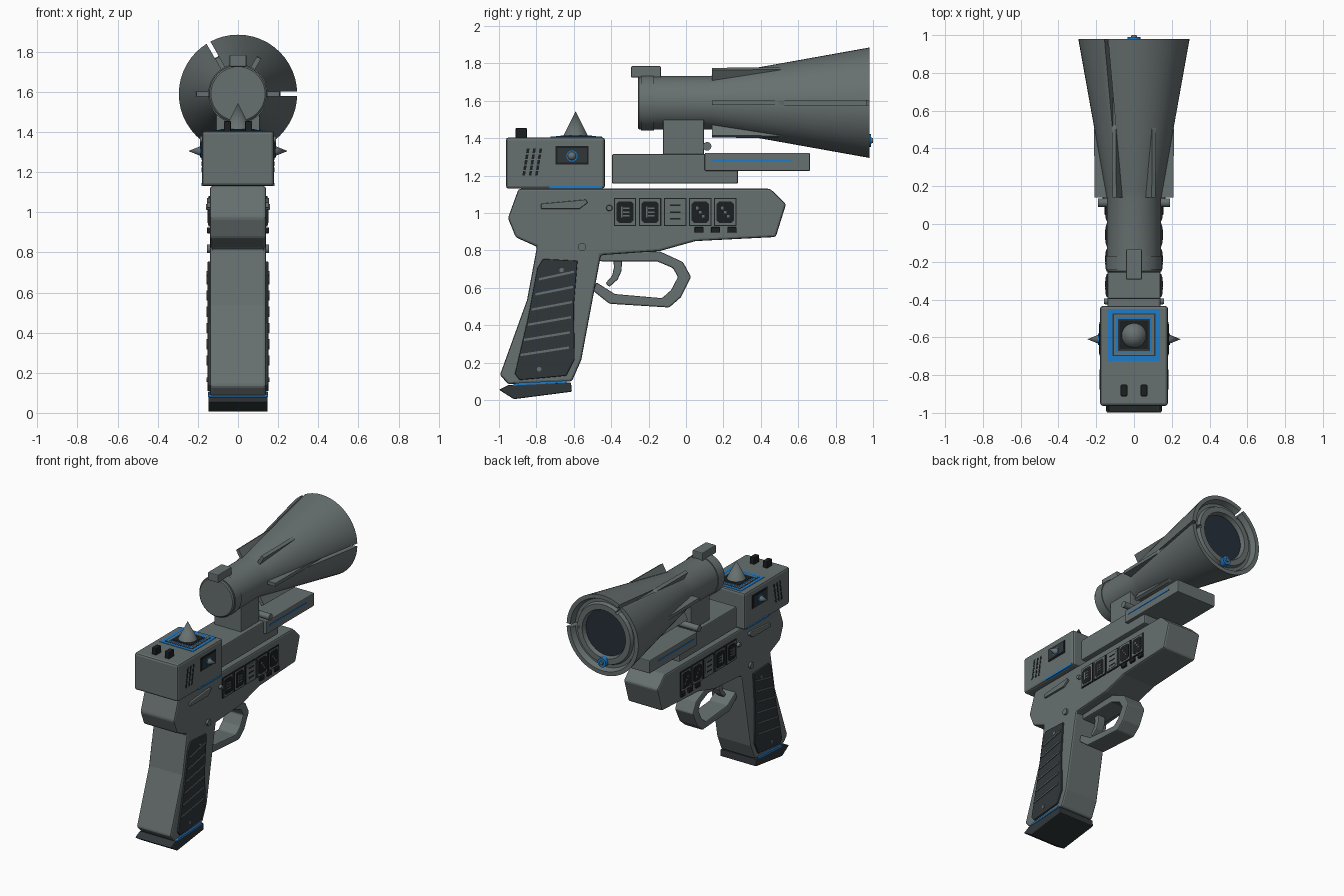
import bpy, bmesh
from math import radians, pi
from mathutils import Matrix, Vector

if "Cube" in bpy.data.objects:
    bpy.data.objects.remove(bpy.data.objects["Cube"], do_unlink=True)


def material(name, rgb):
    m = bpy.data.materials.new(name)
    m.use_nodes = True
    m.diffuse_color = (*rgb, 1)
    m.node_tree.nodes["Principled BSDF"].inputs["Base Color"].default_value = (*rgb, 1)
    return m


GREY = material("gunmetal grey", (0.135, 0.16, 0.16))
DARK = material("dark slate", (0.03, 0.037, 0.042))
BLACK = material("near black", (0.012, 0.014, 0.016))
BLUE = material("bright blue", (0.012, 0.2, 0.6))
LENS = material("lens navy", (0.02, 0.028, 0.042))


def finish(name, bm, mat, bevel=0.0):
    bmesh.ops.recalc_face_normals(bm, faces=bm.faces)
    mesh = bpy.data.meshes.new(name)
    bm.to_mesh(mesh)
    bm.free()
    mesh.materials.append(mat)
    ob = bpy.data.objects.new(name, mesh)
    bpy.context.collection.objects.link(ob)
    if bevel:
        mod = ob.modifiers.new("bevel", "BEVEL")
        mod.width, mod.segments = bevel, 2
        mod.limit_method, mod.angle_limit = "ANGLE", radians(30)
    return ob


def smooth(ob):
    bpy.ops.object.select_all(action="DESELECT")
    ob.select_set(True)
    bpy.context.view_layer.objects.active = ob
    bpy.ops.object.shade_smooth_by_angle(angle=radians(35))


def prism(name, pts, x0, x1, mat, bevel=0.0):
    """Extrude a (y, z) outline from x0 to x1."""
    bm = bmesh.new()
    face = bm.faces.new([bm.verts.new((x0, y, z)) for y, z in pts])
    ext = bmesh.ops.extrude_face_region(bm, geom=[face])
    moved = [v for v in ext["geom"] if isinstance(v, bmesh.types.BMVert)]
    bmesh.ops.translate(bm, verts=moved, vec=(x1 - x0, 0, 0))
    return finish(name, bm, mat, bevel)


def rect(y0, y1, z0, z1):
    return [(y0, z0), (y1, z0), (y1, z1), (y0, z1)]


def octagon(y, z, w, h, c):
    return [(y + sy * a, z + sz * b) for sy, sz, a, b in (
        (-1, -1, w - c, h), (1, -1, w - c, h), (1, -1, w, h - c), (1, 1, w, h - c),
        (1, 1, w - c, h), (-1, 1, w - c, h), (-1, 1, w, h - c), (-1, -1, w, h - c))]


def both(name, pts, out, mat, bevel=0.0, inner=0.12):
    """Matching plates on the two sides."""
    for side, s in (("left", 1), ("right", -1)):
        prism(f"{side}_{name}", pts, s * inner, s * out, mat, bevel)


def rod(name, start, end, r1, r2, mat, n=24):
    a, b = Vector(start), Vector(end)
    bm = bmesh.new()
    rot = (b - a).to_track_quat("Z", "Y").to_matrix().to_4x4()
    bmesh.ops.create_cone(bm, cap_ends=True, segments=n, radius1=r1, radius2=r2,
                          depth=(b - a).length, matrix=Matrix.Translation((a + b) / 2) @ rot)
    ob = finish(name, bm, mat)
    smooth(ob)
    return ob


# Frame and grip in one outline
prism("body", [(-0.895, 1.13), (-0.952, 0.973), (-0.91, 0.87), (-0.797, 0.82), (-0.85, 0.535),
               (-0.995, 0.134), (-0.95, 0.085), (-0.61, 0.1), (-0.56, 0.214), (-0.455, 0.775),
               (-0.14, 0.797), (0.05, 0.85), (0.48, 0.872), (0.535, 1.048), (0.45, 1.13)],
      -0.14, 0.14, GREY, 0.012)

# Grip base
prism("grip_base", [(-1, 0.055), (-0.92, 0.005), (-0.61, 0.045), (-0.615, 0.095), (-0.95, 0.08)],
      -0.148, 0.148, DARK, 0.006)
prism("grip_base_stripe", [(-0.93, 0.078), (-0.64, 0.093), (-0.63, 0.105), (-0.91, 0.092)],
      -0.15, 0.15, BLUE)

# Grip panels with slanted ridges and screws
both("grip_panel", [(-0.765, 0.755), (-0.58, 0.745), (-0.6, 0.5), (-0.595, 0.22), (-0.64, 0.13),
                    (-0.89, 0.107), (-0.915, 0.14), (-0.845, 0.44), (-0.795, 0.705)],
     0.152, DARK, 0.005)
for i in range(6):
    z = 0.64 - 0.081 * i
    ya, yb = -0.785 - 0.02 * i, -0.6 - 0.005 * i
    both(f"grip_ridge_{i}", [(ya, z), (yb, z + 0.04), (yb, z + 0.052), (ya, z + 0.012)], 0.158, GREY)
for s in (-1, 1):
    for y, z in ((-0.665, 0.695), (-0.785, 0.165)):
        rod("grip_screw", (s * 0.14, y, z), (s * 0.156, y, z), 0.012, 0.012, GREY, 12)
    rod("frame_pin", (s * 0.13, -0.556, 0.818), (s * 0.155, -0.556, 0.818), 0.022, 0.022, GREY, 16)
    rod("frame_stud", (s * 0.13, -0.41, 1.027), (s * 0.16, -0.41, 1.027), 0.018, 0.014, GREY, 16)
both("side_lever", [(-0.775, 1.022), (-0.57, 1.022), (-0.525, 1.055), (-0.535, 1.072), (-0.775, 1.05)],
     0.155, GREY, 0.005)

# Five side screens with small marks
for i in range(5):
    y, z = -0.326 + 0.134 * i, 1.005
    both(f"screen_edge_{i}", rect(y - 0.06, y + 0.06, z - 0.075, z + 0.075), 0.146, BLACK)
    both(f"screen_frame_{i}", rect(y - 0.054, y + 0.054, z - 0.069, z + 0.069), 0.149, GREY)
    both(f"screen_{i}", octagon(y, z, 0.046, 0.058, 0.014), 0.151, GREY if i == 2 else BLACK)
    if i < 2:
        both(f"screen_bar_{i}", rect(y - 0.022, y - 0.014, z - 0.03, z + 0.03), 0.153, GREY)
    for k in (-1, 0, 1):
        if i < 2:
            mark = rect(y - 0.01, y + 0.024, z + k * 0.02 - 0.004, z + k * 0.02 + 0.004)
        elif i == 2:
            mark = rect(y - 0.028, y + 0.028, z + k * 0.036 - 0.004, z + k * 0.036 + 0.004)
        else:
            mark = octagon(y + k * 0.016, z - k * 0.022, 0.007, 0.007, 0.002)
        both(f"screen_mark_{i}", mark, 0.153, BLACK if i == 2 else GREY)
for i in range(3):
    y = 0.07 + 0.088 * i
    both(f"side_button_{i}", rect(y - 0.024, y + 0.024, 0.895, 0.925), 0.155, BLACK, 0.004)

# Trigger and guard
prism("trigger_guard", [(-0.47, 0.79), (-0.14, 0.795), (-0.016, 0.738), (0.027, 0.658), (-0.027, 0.55),
                        (-0.09, 0.495), (-0.41, 0.515), (-0.495, 0.583), (-0.48, 0.63), (-0.38, 0.567),
                        (-0.128, 0.545), (-0.08, 0.588), (-0.043, 0.658), (-0.07, 0.706),
                        (-0.155, 0.742), (-0.46, 0.742)], -0.075, 0.075, GREY, 0.008)
prism("trigger", [(-0.39, 0.77), (-0.34, 0.77), (-0.345, 0.69), (-0.365, 0.645), (-0.41, 0.605),
                  (-0.43, 0.625), (-0.395, 0.665), (-0.385, 0.71)], -0.03, 0.03, GREY, 0.006)

# Rear housing
prism("rear_housing", rect(-0.963, -0.433, 1.13, 1.405), -0.18, 0.18, GREY, 0.016)
prism("housing_lower_stripe", rect(-0.73, -0.45, 1.132, 1.146), -0.181, 0.181, BLUE)
for i in range(3):
    y = -0.875 + 0.034 * i
    for k in range(5):
        z, d = 1.2 + 0.03 * k, 0.005 * k
        both(f"housing_vent_{i}", [(y + d, z), (y + d + 0.014, z), (y + d + 0.018, z + 0.024),
                                   (y + d + 0.004, z + 0.024)], 0.182, BLACK, 0, 0.17)
both("housing_window", rect(-0.697, -0.52, 1.26, 1.358), 0.183, BLACK, 0, 0.17)
both("housing_window_pane", rect(-0.687, -0.53, 1.27, 1.348), 0.186, DARK, 0, 0.17)
for s in (-1, 1):
    rod("side_spike_ring", (s * 0.18, -0.61, 1.305), (s * 0.19, -0.61, 1.305), 0.03, 0.03, BLUE, 16)
    rod("side_spike", (s * 0.185, -0.61, 1.305), (s * 0.247, -0.61, 1.305), 0.025, 0, GREY, 16)
    prism("top_button", rect(-0.912, -0.85, 1.4, 1.455), s * 0.053 - 0.018, s * 0.053 + 0.018, BLACK, 0.006)

# Stepped square plates under the top spike
for i, (h, mat) in enumerate(((0.137, BLUE), (0.113, DARK), (0.107, GREY), (0.094, BLUE),
                              (0.085, DARK), (0.076, BLACK))):
    prism(f"top_plate_{i}", rect(-0.587 - h, -0.587 + h, 1.4, 1.408 + 0.0015 * i), -h, h, mat)
rod("top_spike", (0, -0.59, 1.405), (0, -0.59, 1.545), 0.07, 0, GREY, 24)

# Rail, post and forward block
prism("rail", rect(-0.396, 0.278, 1.157, 1.315), -0.14, 0.14, GREY, 0.008)
prism("scope_post", rect(-0.123, 0.096, 1.3, 1.5), -0.11, 0.11, GREY, 0.006)
prism("forward_block", rect(0.1, 0.663, 1.225, 1.322), -0.165, 0.165, GREY, 0.006)
both("block_stripe", rect(0.134, 0.567, 1.276, 1.286), 0.168, BLUE, 0, 0.15)
rod("cross_pin", (-0.19, 0.113, 1.357), (0.19, 0.113, 1.357), 0.023, 0.023, GREY, 16)

# Flared scope, turned around its own axis
AXIS = 1.59
PROFILE = [(0, -0.257), (0.135, -0.257), (0.143, -0.25), (0.143, 0.13), (0.15, 0.17), (0.295, 0.98),
           (0.265, 0.98), (0.25, 0.94), (0.228, 0.94), (0.218, 0.965), (0.178, 0.965),
           (0.168, 0.93), (0, 0.93)]
bm = bmesh.new()
vs = [bm.verts.new((r, y, 0)) for r, y in PROFILE]
es = [bm.edges.new(pair) for pair in zip(vs, vs[1:])]
bmesh.ops.spin(bm, geom=vs + es, cent=(0, 0, 0), axis=(0, 1, 0), angle=2 * pi, steps=48)
bmesh.ops.remove_doubles(bm, verts=bm.verts, dist=0.0001)
bmesh.ops.translate(bm, verts=bm.verts, vec=(0, 0, AXIS))
scope = finish("scope", bm, GREY)


def around(ob, degrees):
    """Turn a part built above the scope axis to its place around it."""
    ob.data.transform(Matrix.Translation((0, 0, AXIS)) @ Matrix.Rotation(radians(degrees), 4, "Y"))
    return ob


# Two slots cut in the flare
for angle in (90, -30):
    cutter = around(prism("slot_cutter", rect(0.45, 1.05, 0.205, 0.4), -0.011, 0.011, GREY), angle)
    cutter.hide_render = True
    mod = scope.modifiers.new("slot", "BOOLEAN")
    mod.operation, mod.solver, mod.object = "DIFFERENCE", "EXACT", cutter
    bpy.context.view_layer.objects.active = scope
    bpy.ops.object.modifier_apply(modifier=mod.name)
    bpy.data.objects.remove(cutter, do_unlink=True)
smooth(scope)

# Six fins around the flare
for k in range(6):
    around(prism(f"scope_fin_{k}", [(0.14, 0.12), (0.14, 0.208), (0.5, 0.212), (0.54, 0.2), (0.54, 0.12)],
                 -0.012, 0.012, GREY), 30 + 60 * k)

# Scope fittings
rod("scope_band", (0, -0.24, AXIS), (0, -0.17, AXIS), 0.149, 0.149, GREY, 48)
prism("rear_sight", rect(-0.294, -0.134, 1.725, 1.785), -0.042, 0.042, GREY, 0.006)
rod("scope_lens", (0, 0.92, AXIS), (0, 0.936, AXIS), 0.166, 0.166, LENS, 48)
rod("muzzle_button", (0, 0.95, 1.388), (0, 0.99, 1.388), 0.034, 0.034, BLUE, 20)
rod("muzzle_button_cap", (0, 0.98, 1.388), (0, 1, 1.388), 0.017, 0.014, GREY, 16)
